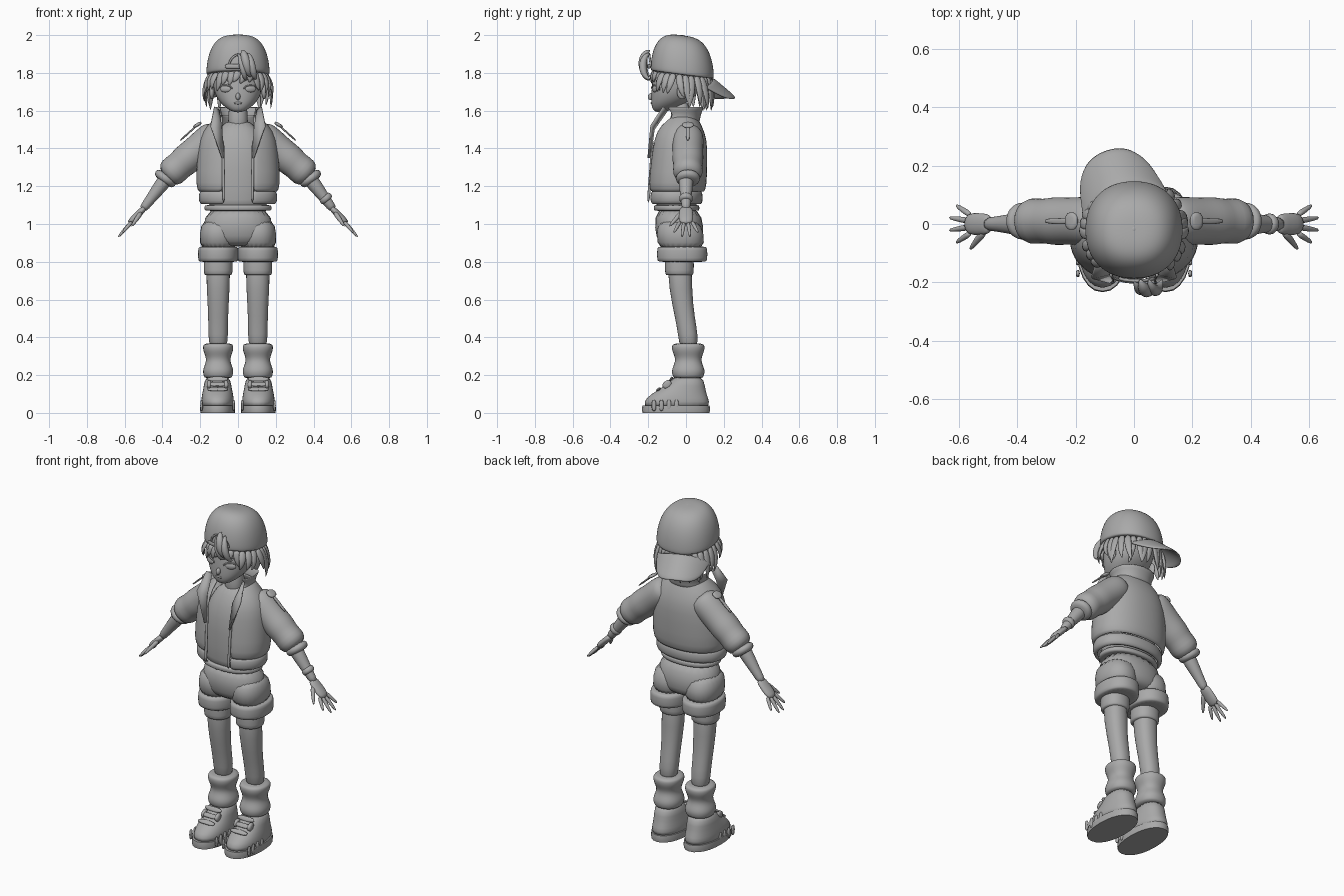
import bpy, bmesh, random
from math import sin, cos, pi, asin, radians, sqrt
from mathutils import Vector, Matrix

random.seed(4)
default_cube = bpy.data.objects.get("Cube")
if default_cube:
    bpy.data.objects.remove(default_cube)

grey = bpy.data.materials.new("clay grey")
grey.use_nodes = True
clay = (.4, .4, .4, 1)
grey.diffuse_color = clay
grey.node_tree.nodes["Principled BSDF"].inputs["Base Color"].default_value = clay


def finish(name, bm, mirror=False, smooth=1, thick=0):
    """Turn a bmesh into a shaded object with its modifiers."""
    bmesh.ops.recalc_face_normals(bm, faces=bm.faces)
    for face in bm.faces:
        face.smooth = True
    mesh = bpy.data.meshes.new(name)
    bm.to_mesh(mesh)
    bm.free()
    mesh.materials.append(grey)
    obj = bpy.data.objects.new(name, mesh)
    bpy.context.collection.objects.link(obj)
    if mirror:
        obj.modifiers.new("Mirror", "MIRROR").use_mirror_merge = False
    if thick:
        solidify = obj.modifiers.new("Solidify", "SOLIDIFY")
        solidify.thickness = thick
        solidify.offset = 0
    if smooth:
        subdivision = obj.modifiers.new("Subdivision", "SUBSURF")
        subdivision.levels = subdivision.render_levels = smooth
    else:
        bpy.ops.object.select_all(action="DESELECT")
        bpy.context.view_layer.objects.active = obj
        obj.select_set(True)
        bpy.ops.object.shade_smooth_by_angle(angle=radians(40))


def skin(name, rings, closed=True, **options):
    """Join rings of points into a surface, capped when closed."""
    bm = bmesh.new()
    loops = [[bm.verts.new(point) for point in ring] for ring in rings]
    count = len(loops[0])
    for low, high in zip(loops, loops[1:]):
        for i in range(count if closed else count - 1):
            j = (i + 1) % count
            bm.faces.new((low[i], low[j], high[j], high[i]))
    if closed:
        bm.faces.new(loops[0])
        bm.faces.new(loops[-1])
    finish(name, bm, **options)


def oval(centre, width, depth, gap=0, power=2.2, count=24):
    """Rounded ring, with an optional opening at the front."""
    start = asin((gap / width) ** (power / 2))
    ring = []
    for i in range(count + 1 if gap else count):
        angle = start + (2 * pi - 2 * start) * i / count
        s, c = sin(angle), -cos(angle)
        x = width * abs(s) ** (2 / power) * (1 if s > 0 else -1)
        y = depth * abs(c) ** (2 / power) * (1 if c > 0 else -1)
        ring.append(Vector(centre) + Vector((x, y, 0)))
    return ring


def stack(name, rows, depth=1, x=0, gap=0, **options):
    """Upright part from rows of height, half width and y; mirrored when off centre."""
    rings = [oval((x, y, z), width, width * depth, gap) for z, width, y in rows]
    skin(name, rings, closed=not gap, mirror=x > 0, **options)


def band(name, low, high, width, y, **options):
    """Rolled band between two heights."""
    inner, middle = width * .9, (low + high) / 2
    stack(name, [(low, inner, y), (low, width, y), (middle, width * 1.02, y),
                 (high, width, y), (high, inner, y)], **options)


def limb(name, points, radii, facing=(0, 1, 0), flat=1, mirror=True, count=10):
    """Tube along points with one radius for each."""
    points = [Vector(point) for point in points]
    last = len(points) - 1
    rings = []
    for i, (point, radius) in enumerate(zip(points, radii)):
        along = (points[min(i + 1, last)] - points[max(i - 1, 0)]).normalized()
        side = along.cross(Vector(facing)).normalized()
        out = side.cross(along) * flat
        angles = [2 * pi * k / count for k in range(count)]
        rings.append([point + radius * (side * cos(a) + out * sin(a)) for a in angles])
    skin(name, rings, mirror=mirror)


def straight_limb(name, start, end, radii, **options):
    """Tube between two points with evenly spaced radii."""
    start, end = Vector(start), Vector(end)
    last = len(radii) - 1
    limb(name, [start.lerp(end, i / last) for i in range(last + 1)], radii, **options)


def solid(name, shape, place, size, tilt=0, axis="X", mirror=True):
    """Scaled ball or rounded block, tilted about one axis."""
    bm = bmesh.new()
    if shape == "ball":
        bmesh.ops.create_uvsphere(bm, u_segments=16, v_segments=10, radius=1)
    else:
        bmesh.ops.create_cube(bm, size=2)
        bmesh.ops.bevel(bm, geom=bm.edges[:], offset=.25, segments=2, affect="EDGES")
    spin = Matrix.Rotation(radians(tilt), 4, axis)
    bm.transform(Matrix.Translation(place) @ spin @ Matrix.Diagonal((*size, 1)))
    finish(name, bm, mirror)


def face_y(x):
    """Front surface of the face beside the centre line."""
    return -.05 - .135 * sqrt(1 - (x / .14) ** 2)


# Head and face
stack("head", [(1.59, .03, -.14), (1.63, .085, -.1), (1.67, .115, -.07), (1.72, .133, -.05),
               (1.82, .14, -.03), (1.92, .1, -.02)], smooth=2)
stack("neck", [(1.48, .06, -.03), (1.56, .05, -.03), (1.66, .05, -.03)])
solid("nose", "ball", (0, -.185, 1.675), (.013, .017, .02), -20, mirror=False)
solid("lips", "ball", (0, -.178, 1.64), (.024, .01, .007), mirror=False)
solid("eyes", "ball", (.067, face_y(.067) + .003, 1.715), (.032, .01, .018), 20, "Z")
solid("ears", "ball", (.138, -.02, 1.7), (.014, .03, .04))
for name, height, rise in (("eyelids", 1.715, .02), ("eyebrows", 1.755, .012)):
    arc = [(.067 - .037 * cos(a), height + rise * sin(a)) for a in (pi * k / 6 for k in range(7))]
    limb(name, [(x, face_y(x), z) for x, z in arc], [.004] * len(arc))

# Backwards cap, sheared so that the front edge sits higher
rings = [oval((0, -.02, 1.79), .155, .155)]
for k in range(8):
    angle = .95 * pi / 2 * k / 7
    radius = .17 * cos(angle) ** .6
    rings.append(oval((0, -.02, 1.79 + .21 * sin(angle)), radius, radius))
for ring in rings:
    for point in ring:
        point.z -= .13 * (point.y + .02)
skin("cap", rings, smooth=2)
solid("cap_button", "ball", (0, -.02, 1.993), (.014, .014, .007), mirror=False)

# Drooping brim, turned a little to one side
turn = Matrix.Rotation(radians(20), 3, "Z")
rings = []
for step in range(4):
    ring = []
    for i in range(17):
        u = i / 8 - 1
        reach = .13 * step / 3 * sqrt(1 - u ** 4)
        inner = .16 * sqrt(1 - .8 * u * u)
        point = Vector((.15 * u, inner + reach, 1.775 - .8 * reach - .05 * u * u))
        ring.append(turn @ point + Vector((0, -.02, 0)))
    rings.append(ring)
skin("cap_brim", rings, closed=False, thick=.012)

# Strap and arched opening above the forehead
angles = [(k / 4 - 1) * .4 for k in range(9)]
limb("cap_strap", [(.18 * sin(a), -.02 - .18 * cos(a), 1.835) for a in angles],
     [.012] * len(angles), flat=.4, mirror=False)
angles = [pi * k / 8 for k in range(9)]
limb("cap_opening_trim", [(.01 + .06 * cos(a), -.185 - .01 * sin(a), 1.83 + .07 * sin(a)) for a in angles],
     [.006] * len(angles), mirror=False)

# Hair locks hanging below the cap, longer towards the back
lock_count = 30
for i in range(lock_count):
    angle = 2 * pi * i / lock_count
    out = Vector((sin(angle), -cos(angle), 0))
    back = (1 - cos(angle)) / 2
    length = .07 + .1 * min(1, back * 1.6) + random.uniform(-.02, .02)
    root = Vector((0, -.02, 1.81 - .03 * back)) + out * .15
    sway = Vector((-out.y, out.x, 0)) * random.uniform(-.035, .035)
    flare = .035 if abs(out.x) > .6 else .015
    points = [root + out * flare * sin(pi * t * .75) + sway * t * t - Vector((0, 0, length * t))
              for t in (0, .3, .7, 1)]
    limb("hair_lock", points, (.02, .025, .018, .003), facing=out, flat=.5, mirror=False, count=6)

# Curled tufts coming through the cap opening
for x, drop, size in ((.02, 0, .022), (.05, .015, .018), (0, .02, .015)):
    angles = [pi * k / 6 for k in range(7)]
    limb("hair_tuft", [(x + .015 * a, -.19 - .04 * sin(a), 1.85 - drop + .07 * cos(a)) for a in angles],
         [size * (.2 + sin(a)) for a in angles], facing=(1, 0, 0), mirror=False)

# Shirt and open jacket
stack("shirt", [(1.07, .15, -.05), (1.1, .16, -.05), (1.3, .165, -.05), (1.45, .15, -.04),
                (1.56, .06, -.03)], depth=.7)
stack("jacket_body", [(1.17, .2, -.05), (1.2, .22, -.05), (1.35, .21, -.04), (1.45, .2, -.035),
                      (1.52, .16, -.035), (1.58, .09, -.02)], depth=.7, gap=.08, thick=.015)
band("jacket_waistband", 1.11, 1.17, .2, -.055, depth=.68, gap=.075, thick=.015)
stack("jacket_collar", [(1.54, .11, -.03), (1.58, .1, -.02), (1.62, .125, -.02)],
      depth=.9, gap=.09, thick=.012)
inner_edge = [(.075, -.19, 1.35), (.085, -.17, 1.5), (.1, -.1, 1.6)]
outer_edge = [(.085, -.2, 1.35), (.145, -.185, 1.52), (.125, -.12, 1.62)]
skin("lapels", (inner_edge, outer_edge), closed=False, mirror=True, smooth=0, thick=.009)
straight_limb("jacket_front_edges", (.075, -.2, 1.11), (.08, -.175, 1.45), [.008] * 5)

# Sleeves, cuffs and shoulder tabs
straight_limb("sleeves", (.1, .01, 1.49), (.385, .01, 1.245),
              (.07, .085, .085, .083, .083, .085, .075, .085, .06), count=16)
straight_limb("sleeve_cuffs", (.37, .01, 1.26), (.4, .01, 1.22), (.055, .066, .064, .05), count=16)
solid("shoulder_tabs", "block", (.215, .01, 1.525), (.025, .03, .009), 32, "Y")
solid("shoulder_strips", "block", (.255, .01, 1.488), (.07, .01, .005), 42, "Y")

# Bare arms, fanned fingers and one bracelet
straight_limb("forearms", (.35, 0, 1.28), (.51, 0, 1.07), (.045, .042, .036, .027, .025))
straight_limb("palms", (.49, 0, 1.09), (.58, 0, 1), (.018, .018, .02, .015), flat=2.1)
for name, y in (("index_fingers", -.03), ("middle_fingers", -.01), ("ring_fingers", .01), ("little_fingers", .03)):
    curl = 30 * y * y
    straight_limb(name, (.56, y, 1.015), (.64 - curl, 2.2 * y, .925 + curl), (.012, .011, .006), count=8)
straight_limb("thumbs", (.51, -.02, 1.065), (.565, -.09, .985), (.016, .013, .006), count=8)
straight_limb("bracelet", (.452, 0, 1.15), (.478, 0, 1.12), (.03, .037, .037, .03), mirror=False, count=16)

# Shorts with turned-up hems
stack("shorts_hips", [(.88, .1, -.03), (.9, .17, -.03), (.97, .19, -.035), (1.1, .17, -.045)], depth=.7)
band("belt", 1.07, 1.1, .177, -.05, depth=.68)
leg_x = .105
stack("shorts_legs", [(.85, .1, -.025), (.95, .1, -.03), (1.03, .085, -.04)], depth=1.27, x=leg_x)
band("shorts_hems", .8, .88, .106, -.02, depth=1.25, x=leg_x)

# Legs, stocking bands and slouched socks
band("stocking_bands", .73, .83, .076, -.035, x=leg_x)
stack("legs", [(.85, .07, -.035), (.65, .06, -.03), (.5, .052, -.005), (.42, .053, .01), (.33, .047, .015)], x=leg_x)
folds = [k / 12 for k in range(13)]
stack("socks", [(.18 + .19 * t, .073 + .008 * cos(3 * pi * (t - .2)), .012) for t in folds], depth=1.08, x=leg_x)

# Chunky boots with straps, soles and tread
shoe_x = .108
boot_rows = [(.02, .087, -.05, 2), (.06, .088, -.05, 2), (.1, .083, -.04, 1.8),
             (.14, .073, -.005, 1.45), (.2, .067, .01, 1.2)]
skin("boots", [oval((shoe_x, y, z), width, width * depth) for z, width, y, depth in boot_rows], mirror=True)
band("soles", 0, .04, .091, -.053, depth=1.95, x=shoe_x, smooth=0)
for k in range(3):
    solid("boot_straps", "block", (shoe_x, -.145 + .033 * k, .125 + .027 * k), (.055, .014, .007), 35 + 12 * k)
for side in (-1, 1):
    solid("boot_buckles", "block", (shoe_x + .045 * side, -.1, .15), (.012, .025, .02), 40)
    for k in range(4):
        solid("sole_ribs", "block", (shoe_x + .085 * side, -.17 + .04 * k, .04), (.007, .012, .03))
